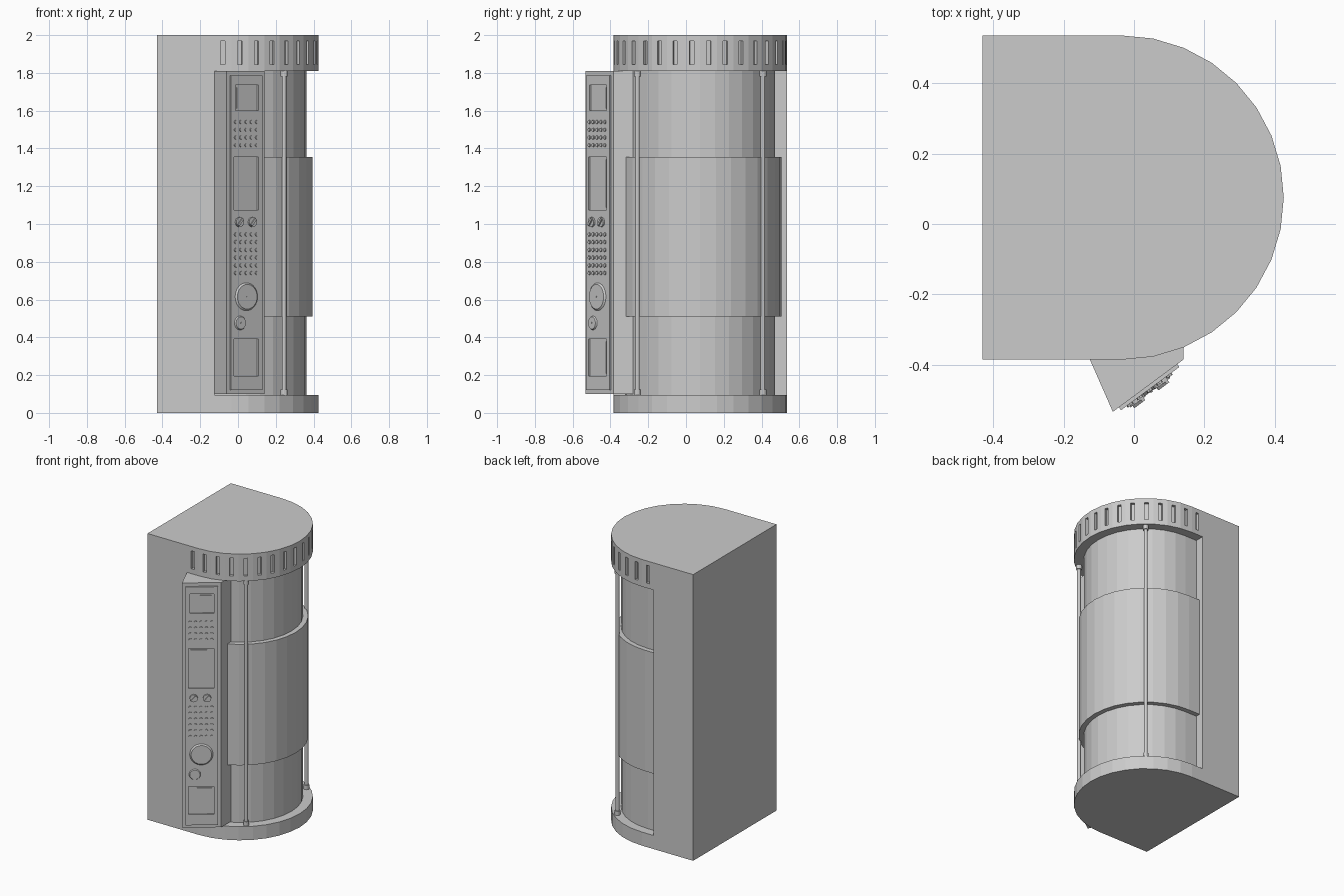
import bpy, bmesh
from math import sin, cos, pi, radians, hypot
from mathutils import Matrix, Vector

if "Cube" in bpy.data.objects:
    bpy.data.objects.remove(bpy.data.objects["Cube"])

CX, CY, BACK = -0.035, 0.075, -0.125   # centre of the rounded front, plane where it meets the rear box
STEP = 2 * pi / 32


def finish(name, bm):
    bmesh.ops.recalc_face_normals(bm, faces=bm.faces)
    me = bpy.data.meshes.new(name)
    bm.to_mesh(me)
    bm.free()
    ob = bpy.data.objects.new(name, me)
    bpy.context.collection.objects.link(ob)
    return ob


def extrude(name, pts, z0, z1):
    bm = bmesh.new()
    face = bm.faces.new([bm.verts.new((x, y, z0)) for x, y in pts])
    out = bmesh.ops.extrude_face_region(bm, geom=[face])
    bmesh.ops.translate(bm, vec=(0, 0, z1 - z0),
                        verts=[v for v in out["geom"] if isinstance(v, bmesh.types.BMVert)])
    return finish(name, bm)


def add_box(bm, m, size):
    bmesh.ops.create_cube(bm, size=1, matrix=m @ Matrix.Diagonal((*size, 1)))


def add_cyl(bm, m, r, h, n=16, r2=None):
    # base of the cylinder sits on the matrix origin
    bmesh.ops.create_cone(bm, cap_ends=True, segments=n, radius1=r, radius2=r if r2 is None else r2,
                          depth=h, matrix=m @ Matrix.Translation((0, 0, h / 2)))


def cut(ob, cutter):
    cutter.hide_render = True
    mod = ob.modifiers.new("cut", "BOOLEAN")
    mod.operation, mod.solver, mod.object = "DIFFERENCE", "EXACT", cutter
    bpy.context.view_layer.update()
    me = bpy.data.meshes.new_from_object(ob.evaluated_get(bpy.context.evaluated_depsgraph_get()))
    ob.modifiers.clear()
    ob.data = me
    bpy.data.objects.remove(cutter)


def arc(r, k0, k1):
    return [(CX + r * cos(k * STEP), CY + r * sin(k * STEP)) for k in range(k0, k1 + 1)]


def d_shape(r):
    return [(BACK, CY - r)] + arc(r, -8, 8) + [(BACK, CY + r)]


# Rear cabinet and rounded front body
extrude("rear_cabinet", [(-0.43, -0.385), (BACK, -0.385), (BACK, 0.535), (-0.43, 0.535)], 0, 2)
extrude("base", d_shape(0.46), 0, 0.095)
extrude("curved_body", d_shape(0.397), 0.095, 1.81)
cap = extrude("top_cap", d_shape(0.46), 1.81, 2)

# Vent slots, one per facet of the cap
bm = bmesh.new()
for k in range(-9, 9):
    a = (k + 0.5) * STEP
    r = 0.46 * cos(STEP / 2)
    pos = Vector((CX + r * cos(a), CY + r * sin(a), 1.907))
    if abs(a) > pi / 2:            # the last ones lie on the straight sides
        s = 1 if a > 0 else -1
        a, pos = s * pi / 2, Vector((CX - 0.045, CY + s * 0.46, 1.907))
    add_box(bm, Matrix.Translation(pos) @ Matrix.Rotation(a, 4, "Z"), (0.04, 0.024, 0.125))
cut(cap, finish("slot_cutter", bm))

# Sleeve wrapped around the middle
sleeve = arc(0.43, -6, 8) + [(BACK, CY + 0.43), (BACK, CY + 0.39)] + arc(0.39, -6, 8)[::-1]
extrude("middle_sleeve", sleeve, 0.51, 1.355)

# Two upright rods with wider end fittings
for side, s in (("front", -1), ("rear", 1)):
    bm = bmesh.new()
    a = s * radians(50)
    x, y = CX + 0.434 * cos(a), CY + 0.434 * sin(a)
    at = lambda z: Matrix.Translation((x, y, z))
    add_cyl(bm, at(0.09), 0.012, 1.725, 12)
    add_cyl(bm, at(0.09), 0.018, 0.035, 12)
    add_cyl(bm, at(1.78), 0.018, 0.035, 12)
    finish(side + "_rod", bm)

# Wedge-shaped control console
A, B = Vector((-0.06, -0.533)), Vector((0.14, -0.385))
extrude("console", [(BACK, -0.385), A, B, (0.14, -0.27), (BACK, -0.31)], 0.1, 1.81)

# Panel frame: local x along the panel, local y up, local z outwards
d = (B - A).normalized()
mid = (A + B) / 2
PANEL = Matrix(((d.x, 0, d.y, mid.x), (d.y, 0, -d.x, mid.y), (0, 1, 0, 0), (0, 0, 0, 1)))
T = 0.01


def on_panel(u, z, h=T):
    return PANEL @ Matrix.Translation((u, z, h))


bm = bmesh.new()
add_box(bm, on_panel(0, 0.953, T / 2), (0.206, 1.665, T))
plate = finish("console_plate", bm)

# Recessed screens
bm = bmesh.new()
for u0, u1, z0, z1 in ((-0.073, 0.077, 1.6, 1.735), (-0.083, 0.077, 1.075, 1.355), (-0.083, 0.077, 0.195, 0.39)):
    add_box(bm, on_panel((u0 + u1) / 2, (z0 + z1) / 2, T / 2), (u1 - u0, z1 - z0, 4 * T))
cut(plate, finish("screen_cutter", bm))
bm = bmesh.new()
for u, z, w, h in ((0.002, 1.6675, 0.12, 0.11), (-0.003, 1.215, 0.135, 0.255), (-0.003, 0.2925, 0.135, 0.17)):
    add_box(bm, on_panel(u, z, 0.0015), (w, h, 0.003))
finish("screens", bm)

# Button grids
for name, top, rows in (("upper_buttons", 1.54, 4), ("lower_buttons", 0.945, 6)):
    bm = bmesh.new()
    for r in range(rows):
        for c in range(5):
            add_cyl(bm, on_panel(-0.073 + c * 0.0345, top - r * 0.041), 0.01, 0.006, 8)
    finish(name, bm)

# Rotary knobs with grip bars
for name, u in (("left_knob", -0.05), ("right_knob", 0.035)):
    bm = bmesh.new()
    add_cyl(bm, on_panel(u, 1.01), 0.026, 0.01)
    add_box(bm, on_panel(u, 1.01, T + 0.013) @ Matrix.Rotation(radians(-40), 4, "Z"), (0.012, 0.046, 0.01))
    finish(name, bm)

# Round dials
for name, u, z, r in (("large_dial", -0.002, 0.615, 0.074), ("small_dial", -0.043, 0.476, 0.037)):
    bm = bmesh.new()
    add_cyl(bm, on_panel(u, z), r, 0.008, 32, r * 0.88)
    add_cyl(bm, on_panel(u, z, T + 0.008), 0.004, 0.003, 8)
    finish(name, bm)
